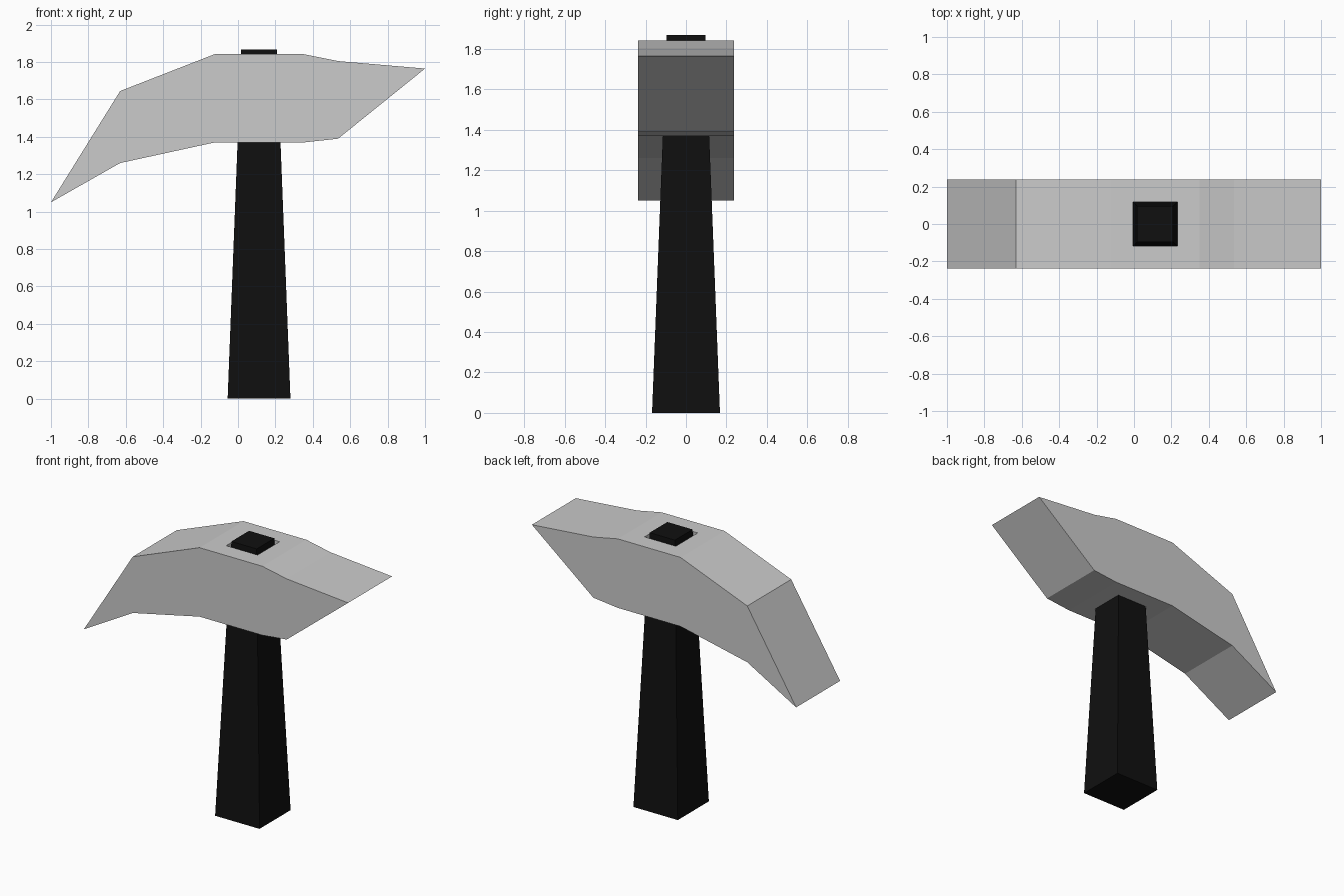
import bpy, bmesh

if "Cube" in bpy.data.objects:
    bpy.data.objects.remove(bpy.data.objects["Cube"])

CX = 0.1125      # handle axis
HALF = 0.2375    # half depth of the head


def make_object(name, bm):
    bmesh.ops.recalc_face_normals(bm, faces=bm.faces)
    mesh = bpy.data.meshes.new(name)
    bm.to_mesh(mesh)
    bm.free()
    obj = bpy.data.objects.new(name, mesh)
    bpy.context.collection.objects.link(obj)
    return obj


def square_column(name, half_bottom, half_top, z0, z1):
    bm = bmesh.new()
    rings = []
    for h, z in ((half_bottom, z0), (half_top, z1)):
        rings.append([bm.verts.new((CX + sx * h, sy * h, z))
                      for sx, sy in ((-1, -1), (1, -1), (1, 1), (-1, 1))])
    for ring in rings:
        bm.faces.new(ring)
    for i in range(4):
        j = (i + 1) % 4
        bm.faces.new((rings[0][i], rings[0][j], rings[1][j], rings[1][i]))
    return make_object(name, bm)


# Head: side profile extruded along y, wedge-shaped at both ends
profile = [(-1, 1.05), (-0.63, 1.26), (-0.125, 1.37), (0.35, 1.37), (0.535, 1.39),
           (1, 1.765), (0.535, 1.805), (0.35, 1.842), (-0.125, 1.842), (-0.63, 1.645)]
bm = bmesh.new()
side = bm.faces.new([bm.verts.new((x, -HALF, z)) for x, z in profile])
new = bmesh.ops.extrude_face_region(bm, geom=[side], use_keep_orig=True)["geom"]
bmesh.ops.translate(bm, vec=(0, 2 * HALF, 0),
                    verts=[v for v in new if isinstance(v, bmesh.types.BMVert)])
head = make_object("head", bm)

# Square eye through the head
cutter = square_column("eye_cutter", HALF / 2, HALF / 2, 1.1, 2.1)
cutter.hide_render = True
cutter.hide_viewport = True
cut = head.modifiers.new("eye", "BOOLEAN")
cut.operation = "DIFFERENCE"
cut.solver = "EXACT"
cut.object = cutter

# Tapered handle poking out above the head
handle = square_column("handle", 0.168, 0.0955, 0, 1.868)
black = bpy.data.materials.new("black_handle")
black.diffuse_color = (0.005, 0.005, 0.005, 1)
black.use_nodes = True
black.node_tree.nodes["Principled BSDF"].inputs["Base Color"].default_value = black.diffuse_color
handle.data.materials.append(black)
